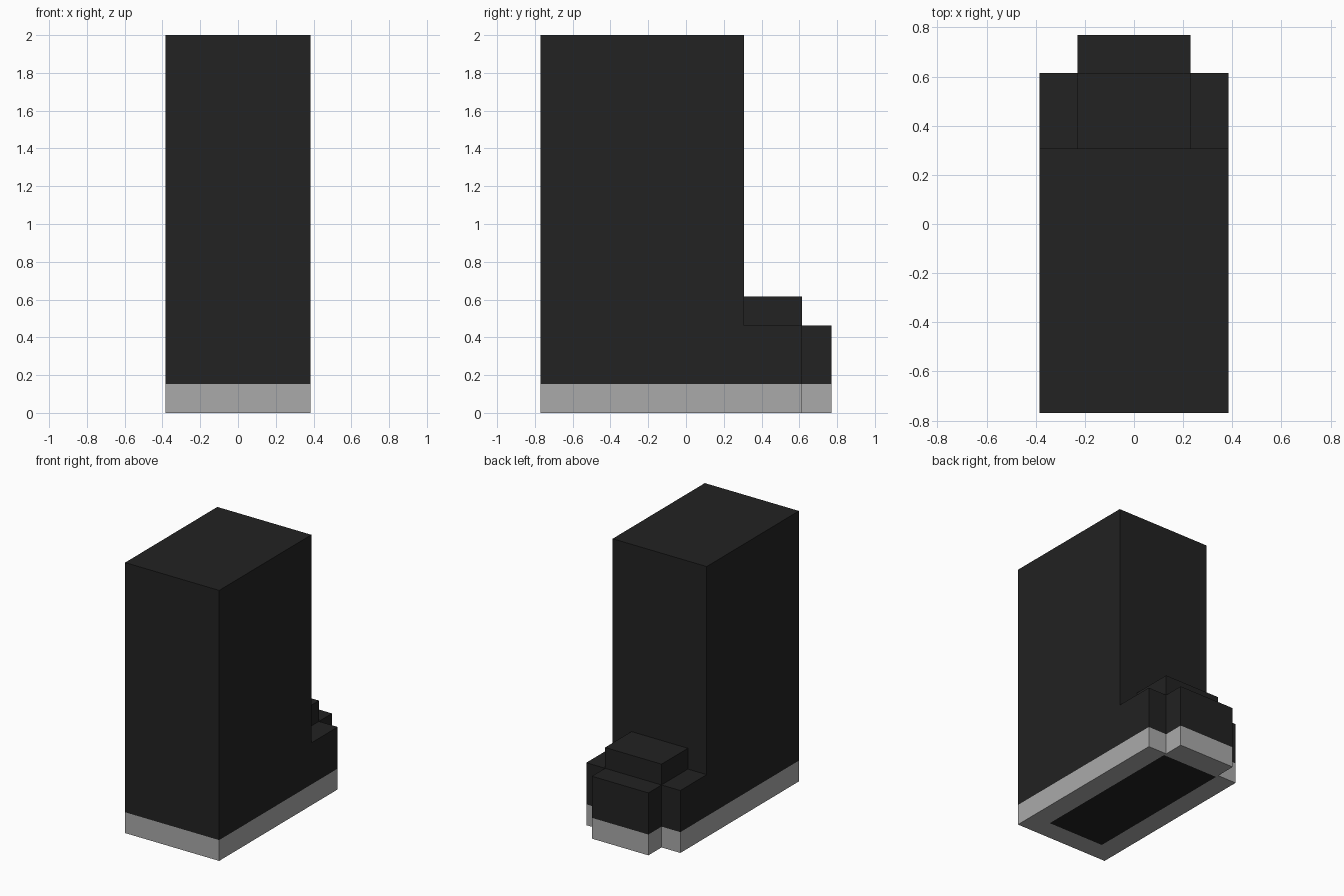
import bpy, bmesh

if "Cube" in bpy.data.objects:
    bpy.data.objects.remove(bpy.data.objects["Cube"])

U = 2 / 13  # one block of the boot's grid


def material(name, value):
    m = bpy.data.materials.new(name)
    m.diffuse_color = (value, value, value, 1)
    m.use_nodes = True
    m.node_tree.nodes["Principled BSDF"].inputs["Base Color"].default_value = m.diffuse_color
    return m


BLACK = material("black leather", 0.016)
GREY = material("grey sole", 0.402)


def cut(bm, faces, co, normal):
    """Slice the given faces with a plane."""
    geom = list({g for f in faces for g in (f, *f.edges, *f.verts)})
    bmesh.ops.bisect_plane(bm, geom=geom, plane_co=co, plane_no=normal)


def part(name, half_width, profile, pad=None):
    """Extrude a y/z side profile (in blocks) across x; faces below one block are grey."""
    bm = bmesh.new()
    side = bm.faces.new([bm.verts.new((-half_width * U, y * U, z * U)) for y, z in profile])
    ext = bmesh.ops.extrude_face_region(bm, geom=[side])
    verts = [v for v in ext["geom"] if isinstance(v, bmesh.types.BMVert)]
    bmesh.ops.translate(bm, verts=verts, vec=(2 * half_width * U, 0, 0))
    bmesh.ops.recalc_face_normals(bm, faces=bm.faces)

    # Colour line at the top of the sole
    cut(bm, bm.faces[:], (0, 0, U), (0, 0, 1))

    # Dark rectangle cut into the underside
    if pad:
        x0, x1, y0, y1 = [v * U for v in pad]
        for co, no in (((x0, 0, 0), (1, 0, 0)), ((x1, 0, 0), (1, 0, 0)),
                       ((0, y0, 0), (0, 1, 0)), ((0, y1, 0), (0, 1, 0))):
            bm.normal_update()
            cut(bm, [f for f in bm.faces if f.normal.z < -0.9], co, no)

    bm.normal_update()
    for f in bm.faces:
        c = f.calc_center_median()
        on_pad = pad and f.normal.z < -0.9 and x0 < c.x < x1 and y0 < c.y < y1
        f.material_index = 1 if c.z < U and not on_pad else 0

    mesh = bpy.data.meshes.new(name)
    bm.to_mesh(mesh)
    bm.free()
    mesh.materials.append(BLACK)
    mesh.materials.append(GREY)
    bpy.context.collection.objects.link(bpy.data.objects.new(name, mesh))


# Shaft and foot in one L-shaped block
part("boot_body", 2.5, [(-5, 0), (4, 0), (4, 3), (2, 3), (2, 13), (-5, 13)],
     pad=(-1.5, 1.5, -4, 3.85))
# Raised instep on the foot
part("instep", 1.5, [(2, 3), (4, 3), (4, 4), (2, 4)])
# Toe cap at the end of the foot
part("toe_cap", 1.5, [(4, 0), (5, 0), (5, 3), (4, 3)])
